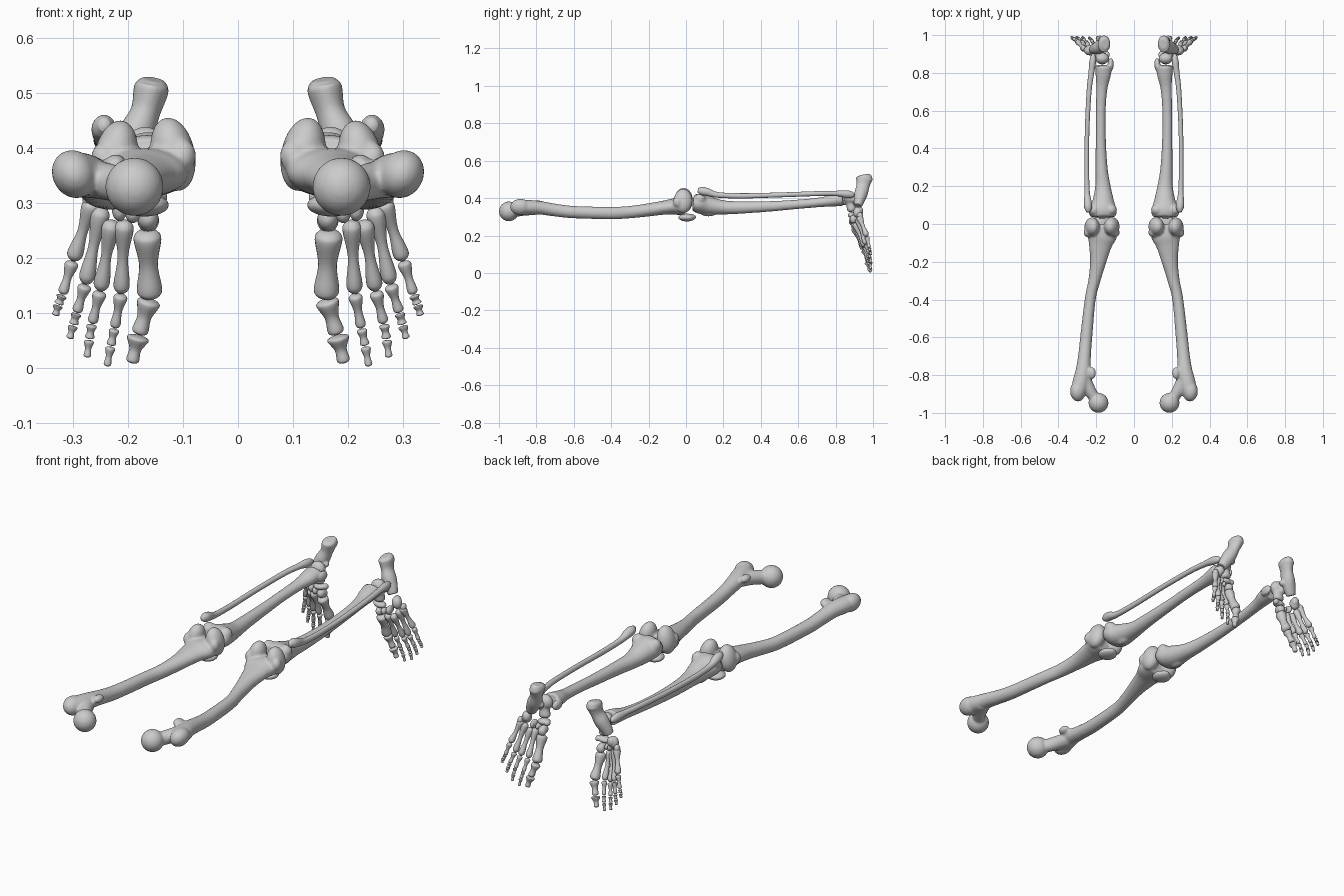
import bpy, bmesh, math
from mathutils import Vector, Matrix


def spline(pts, steps):
    """Smooth curve through stations (x, y, z, radius_a, radius_b)."""
    out = []
    n = len(pts)
    for i in range(n - 1):
        p = [pts[max(i - 1, 0)], pts[i], pts[i + 1], pts[min(i + 2, n - 1)]]
        for s in range(steps):
            t = s / steps
            out.append([0.5 * (2 * b + (c - a) * t + (2 * a - 5 * b + 4 * c - d) * t * t
                               + (3 * b - a - 3 * c + d) * t ** 3) for a, b, c, d in zip(*p)])
    out.append(list(pts[-1]))
    return out


def loft(bm, pts, steps=5, sides=20):
    st = spline(pts, steps)
    rings = []
    for i, s in enumerate(st):
        t = (Vector(st[min(i + 1, len(st) - 1)][:3]) - Vector(st[max(i - 1, 0)][:3])).normalized()
        u = (Vector((1, 0, 0)) - t * t.x).normalized()
        v = t.cross(u)
        ring = []
        for k in range(sides):
            a = 2 * math.pi * k / sides
            ring.append(bm.verts.new(Vector(s[:3]) + u * (max(s[3], .002) * math.cos(a))
                                     + v * (max(s[4], .002) * math.sin(a))))
        rings.append(ring)
    for r, q in zip(rings, rings[1:]):
        for k in range(sides):
            bm.faces.new((r[k], r[(k + 1) % sides], q[(k + 1) % sides], q[k]))
    bm.faces.new(rings[0][::-1])
    bm.faces.new(rings[-1])


def blob(bm, x, y, z, rx, ry, rz, tilt=0):
    m = Matrix.Translation((x, y, z)) @ Matrix.Rotation(tilt, 4, 'Y') @ Matrix.Diagonal((rx, ry, rz, 1))
    bmesh.ops.create_uvsphere(bm, u_segments=24, v_segments=16, radius=1, matrix=m)


def bone(name, lofts=(), blobs=(), voxel=0, smooth=4):
    """One bone, fused by remeshing if a voxel size is given, mirrored to the other leg."""
    bm = bmesh.new()
    for l in lofts:
        loft(bm, l)
    for b in blobs:
        blob(bm, *b)
    bmesh.ops.recalc_face_normals(bm, faces=bm.faces)
    for f in bm.faces:
        f.smooth = True
    me = bpy.data.meshes.new(name)
    bm.to_mesh(me)
    bm.free()
    ob = bpy.data.objects.new(name, me)
    bpy.context.collection.objects.link(ob)
    if voxel:
        r = ob.modifiers.new("fuse", 'REMESH')
        r.mode = 'VOXEL'
        r.voxel_size = voxel
        r.use_smooth_shade = True
        s = ob.modifiers.new("soften", 'SMOOTH')
        s.factor = 0.5
        s.iterations = smooth
    ob.modifiers.new("other_leg", 'MIRROR').use_clip = False
    return ob


# Thigh bone: shaft, neck, ball head, trochanters, condyles
bone("femur", [
    [(.167, -.005, .352, .075, .043), (.17, -.06, .355, .08, .044), (.178, -.11, .35, .062, .038),
     (.19, -.2, .337, .043, .035), (.21, -.3, .325, .032, .033), (.232, -.4, .32, .029, .033),
     (.253, -.6, .325, .032, .033), (.262, -.7, .336, .034, .034), (.27, -.78, .348, .04, .036),
     (.285, -.85, .352, .043, .039), (.294, -.9, .352, .035, .037), (.297, -.925, .352, .022, .025)],
    [(.275, -.81, .345, .045, .036), (.245, -.865, .34, .036, .034),
     (.215, -.91, .333, .03, .033), (.19, -.945, .329, .03, .03)]],
    [(.188, -.947, .329, .053, .053, .053),
     (.297, -.885, .352, .04, .055, .045, .5),
     (.222, -.79, .37, .02, .032, .018),
     (.118, -.013, .388, .04, .05, .068, .2),
     (.222, -.015, .385, .039, .05, .066, -.2),
     (.1, -.045, .385, .024, .025, .03),
     (.245, -.045, .38, .022, .025, .03)], .006)

# Kneecap
bone("patella", [], [(.17, .005, .296, .045, .046, .021), (.17, .018, .298, .03, .036, .018)], .004)

# Shin bone: plateau, tuberosity, inner ankle
bone("tibia", [
    [(.165, .038, .375, .066, .043), (.165, .07, .371, .075, .053), (.163, .12, .36, .058, .05),
     (.165, .2, .35, .041, .038), (.172, .3, .35, .032, .033), (.176, .45, .356, .027, .028),
     (.176, .6, .367, .026, .025), (.17, .72, .378, .03, .026), (.163, .79, .388, .041, .033),
     (.162, .838, .395, .045, .036)]],
    [(.17, .12, .324, .022, .045, .022), (.123, .845, .387, .016, .035, .025),
     (.158, .038, .382, .01, .014, .016), (.178, .038, .382, .01, .014, .016),
     (.212, .075, .395, .03, .03, .03), (.12, .075, .39, .03, .03, .034)], .006)

# Outer shin bone
bone("fibula", [
    [(.243, .063, .442, .01, .012), (.243, .085, .438, .02, .022), (.245, .115, .432, .021, .021),
     (.248, .17, .417, .014, .015), (.25, .3, .412, .012, .014), (.248, .5, .417, .012, .013),
     (.238, .7, .424, .013, .013), (.226, .8, .425, .015, .014), (.219, .855, .422, .018, .02),
     (.216, .885, .418, .014, .017), (.215, .9, .415, .006, .008)]])

# Ankle bone
bone("talus", [[(.168, .872, .4, .03, .03), (.168, .88, .37, .024, .024),
                (.166, .885, .34, .028, .024), (.165, .887, .328, .018, .016)]],
     [(.168, .876, .402, .037, .03, .036), (.185, .9, .395, .026, .02, .025)], .004)

# Heel bone
bone("calcaneus", [
    [(.154, .952, .524, .02, .028), (.157, .953, .508, .032, .044), (.168, .946, .465, .027, .035),
     (.185, .936, .425, .033, .036), (.205, .926, .385, .03, .028), (.218, .92, .36, .023, .022)]],
    [(.168, .925, .408, .025, .018, .018), (.158, .965, .5, .03, .033, .022)], .004)

# Midfoot bones
for name, data in {
        "navicular": [(.166, .889, .309, .033, .024, .016, .1), (.142, .897, .31, .014, .017, .014)],
        "inner_cuneiform": [(.163, .896, .272, .019, .025, .022), (.163, .91, .268, .02, .018, .022)],
        "middle_cuneiform": [(.191, .889, .281, .014, .019, .018), (.192, .9, .281, .01, .016, .015)],
        "outer_cuneiform": [(.215, .895, .288, .014, .02, .022), (.215, .91, .288, .01, .016, .018)],
        "cuboid": [(.241, .918, .324, .024, .024, .03, -.2), (.235, .93, .33, .02, .018, .024)]}.items():
    bone(name, [], data, .003)


# Long foot bones and toe bones: joint points from the midfoot to the tip
def finger_bone(name, p, q, base, waist, head):
    p, q = Vector(p), Vector(q)
    gap = (q - p).normalized() * .0015
    p, q = p + gap, q - gap
    prof = [(0, base * .45), (.04, base * .85), (.14, base), (.5, waist),
            (.85, head), (.95, head * .85), (1, head * .4)]
    bone(name, [[(*p.lerp(q, t), r, r * 1.05) for t, r in prof]])


toes = [
    [(.165, .903, .25), (.16, .958, .126), (.18, .975, .06), (.193, .985, .008)],
    [(.206, .893, .268), (.212, .95, .135), (.224, .972, .072), (.231, .98, .04), (.238, .986, .002)],
    [(.228, .903, .268), (.25, .957, .14), (.265, .977, .08), (.27, .984, .052), (.274, .988, .018)],
    [(.247, .918, .292), (.277, .963, .152), (.293, .98, .1), (.299, .985, .078), (.306, .988, .052)],
    [(.263, .925, .305), (.30, .967, .195), (.319, .98, .133), (.326, .985, .115), (.332, .988, .094)]]
for i, joints in enumerate(toes):
    big = i == 0
    for j, (p, q) in enumerate(zip(joints, joints[1:])):
        if j == 0:
            r = (.025, .017, .023) if big else (.017, .0095, .0145)
            name = f"metatarsal_{i + 1}"
        else:
            last = j == len(joints) - 2
            r = (.021, .013, .015) if big else (.0125, .0075, .0095) if j == 1 else (.0095, .0065, .0085)
            if last:
                r = (r[0] * .95, r[1] * .85, r[2] * .8)
            name = f"toe_{i + 1}_bone_{j}"
        finger_bone(name, p, q, *r)

# Knob on the outer edge of the foot
bone("outer_foot_knob", [], [(.268, .93, .305, .014, .016, .018)])
